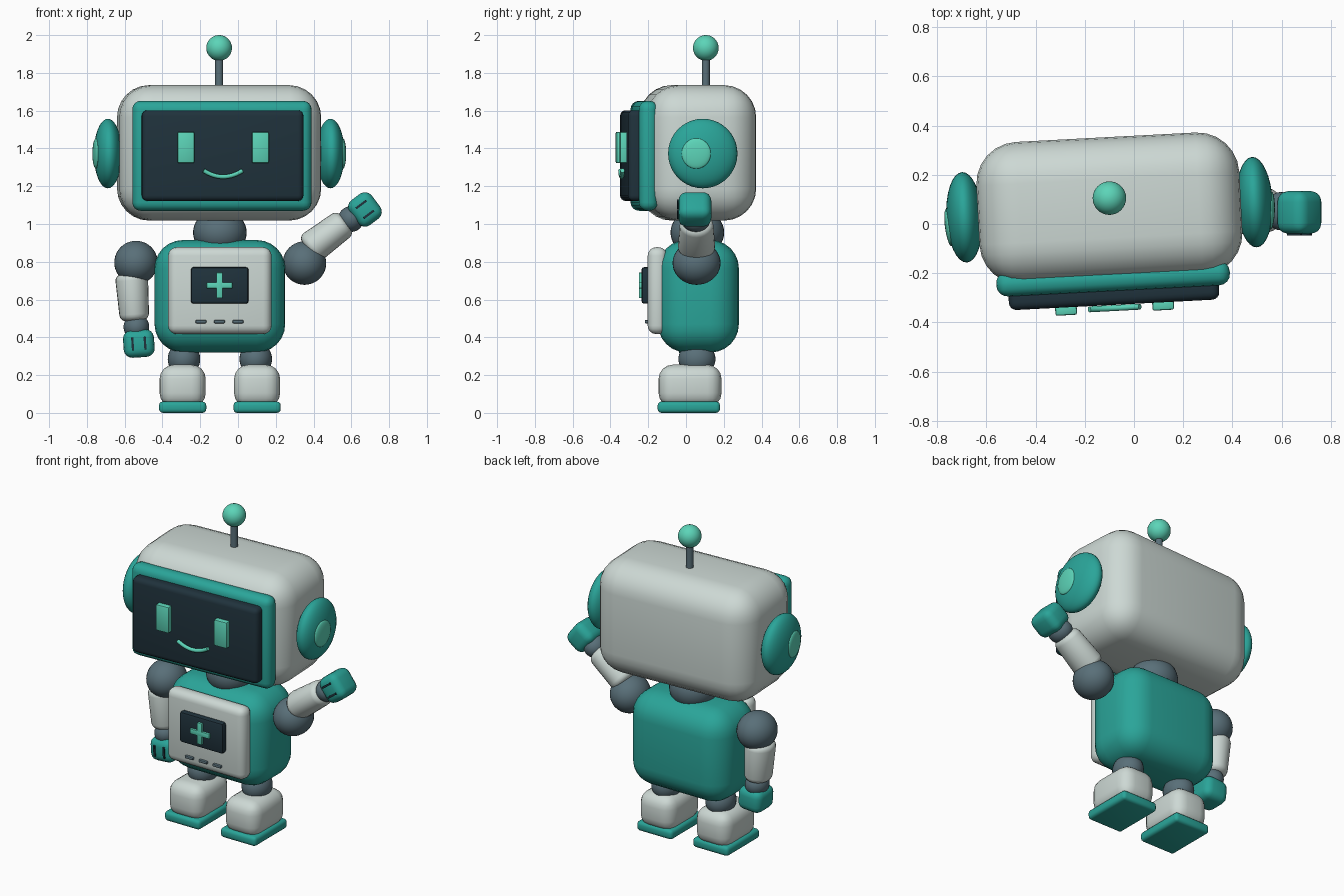
import bpy, bmesh, math
from mathutils import Matrix, Vector

if "Cube" in bpy.data.objects:
    bpy.data.objects.remove(bpy.data.objects["Cube"])


def material(name, rgb):
    m = bpy.data.materials.new(name)
    m.diffuse_color = (*rgb, 1)
    m.use_nodes = True
    m.node_tree.nodes["Principled BSDF"].inputs["Base Color"].default_value = m.diffuse_color
    return m


SHELL = material("shell_grey", (0.61, 0.69, 0.66))
TEAL = material("teal", (0.023, 0.376, 0.32))
MINT = material("mint", (0.107, 0.66, 0.48))
DARK = material("screen_dark", (0.014, 0.032, 0.045))
SLATE = material("joint_slate", (0.10, 0.16, 0.19))
WORLD = Matrix.Identity(4)


def finish(name, bm, mat, frame):
    me = bpy.data.meshes.new(name)
    bm.to_mesh(me)
    bm.free()
    me.materials.append(mat)
    ob = bpy.data.objects.new(name, me)
    ob.matrix_world = frame
    bpy.context.collection.objects.link(ob)
    return ob


def box(name, lo, hi, radius, mat, frame=WORLD, segments=4):
    """Rounded box between two corners."""
    bm = bmesh.new()
    bmesh.ops.create_cube(bm, size=1)
    lo, hi = Vector(lo), Vector(hi)
    for v in bm.verts:
        v.co = (lo + hi) / 2 + v.co * (hi - lo)
    if radius:
        bmesh.ops.bevel(bm, geom=bm.edges[:], offset=radius, segments=segments,
                        profile=0.5, affect='EDGES', clamp_overlap=True)
    return finish(name, bm, mat, frame)


def ball(name, centre, radii, mat, frame=WORLD):
    """Ellipsoid."""
    bm = bmesh.new()
    bmesh.ops.create_uvsphere(bm, u_segments=32, v_segments=20, radius=1)
    for v in bm.verts:
        v.co = Vector(centre) + v.co * Vector(radii)
    return finish(name, bm, mat, frame)


def rod(name, centre, r_bottom, r_top, height, mat, frame=WORLD, y_scale=1, bevel=0):
    """Upright, optionally tapered and rounded cylinder."""
    bm = bmesh.new()
    bmesh.ops.create_cone(bm, cap_ends=True, segments=24, radius1=r_bottom,
                          radius2=r_top, depth=height)
    if bevel:
        rim = [e for e in bm.edges if abs(e.verts[0].co.z - e.verts[1].co.z) < 1e-5]
        bmesh.ops.bevel(bm, geom=rim, offset=bevel, segments=4, profile=0.5, affect='EDGES')
    for v in bm.verts:
        v.co.y *= y_scale
        v.co += Vector(centre)
    return finish(name, bm, mat, frame)


# Head, turned slightly; local origin is the head's vertical axis
head = Matrix.Translation((-0.1, 0.063, 0)) @ Matrix.Rotation(math.radians(3), 4, 'Z')
box("head", (-0.535, -0.29, 1.018), (0.535, 0.29, 1.735), 0.17, SHELL, head, 6)
box("face_frame", (-0.475, -0.335, 1.07), (0.475, -0.235, 1.652), 0.045, TEAL, head)
box("face_screen", (-0.428, -0.392, 1.122), (0.428, -0.30, 1.602), 0.03, DARK, head)
for side, label in ((-1, "left"), (1, "right")):
    x = side * 0.1975
    box("eye_" + label, (x - 0.044, -0.424, 1.322), (x + 0.044, -0.38, 1.488), 0.008, MINT, head, 2)
    ball("ear_" + label, (side * 0.59, -0.005, 1.373), (0.074, 0.184, 0.184), TEAL, head)
    # ear light, lying along the ear surface
    tilt = Matrix.Translation((side * 0.655, -0.043, 1.373)) @ Matrix.Rotation(math.radians(-5 * side), 4, 'Z')
    ball("ear_light_" + label, (0, 0, 0), (0.016, 0.077, 0.08), MINT, head @ tilt)

# Smile: a thin tube along an arc
curve = bpy.data.curves.new("smile", 'CURVE')
curve.dimensions = '3D'
curve.bevel_depth = 0.012
curve.bevel_resolution = 3
curve.use_fill_caps = True
spline = curve.splines.new('POLY')
spline.points.add(16)
for i, p in enumerate(spline.points):
    t = i / 8 - 1
    p.co = (0.103 * t, -0.405, 1.25 + 0.033 * t * t, 1)
curve.materials.append(MINT)
smile = bpy.data.objects.new("smile", curve)
smile.matrix_world = head
bpy.context.collection.objects.link(smile)
bpy.context.view_layer.objects.active = smile
smile.select_set(True)
bpy.ops.object.convert(target='MESH')

# Antenna
rod("antenna_stem", (-0.1, 0.105, 1.80), 0.021, 0.021, 0.16, SLATE)
ball("antenna_tip", (-0.1, 0.105, 1.932), (0.068, 0.068, 0.068), MINT)

# Neck and torso
ball("neck", (-0.096, 0.06, 0.955), (0.142, 0.142, 0.125), SLATE)
box("torso", (-0.442, -0.148, 0.32), (0.25, 0.28, 0.915), 0.15, TEAL, WORLD, 6)
box("chest_panel", (-0.37, -0.203, 0.417), (0.178, -0.10, 0.877), 0.045, SHELL)
box("chest_screen", (-0.25, -0.236, 0.578), (0.056, -0.18, 0.772), 0.015, DARK, WORLD, 2)
for label, w, h in (("upright", 0.016, 0.068), ("bar", 0.068, 0.016)):
    box("cross_" + label, (-0.098 - w, -0.25, 0.675 - h), (-0.098 + w, -0.22, 0.675 + h),
        0.004, MINT, WORLD, 2)
for i in range(3):
    x = -0.196 + i * 0.098
    box(f"chest_slot_{i + 1}", (x - 0.029, -0.218, 0.474), (x + 0.029, -0.19, 0.492),
        0.006, SLATE, WORLD, 2)


def arm(label, shoulder, middle, wrist, palm, direction):
    """Arm whose parts lie along a direction in the xz plane (local z points to the hand)."""
    angle = math.atan2(direction[0], direction[1])
    turn = Matrix.Rotation(angle, 4, 'Y')

    def at(p):
        return Matrix.Translation((p[0], p[1], p[2])) @ turn

    ball("shoulder_" + label, shoulder, (0.115, 0.127, 0.115), SLATE)
    rod("forearm_" + label, (0, 0, 0), 0.088, 0.077, 0.25, SHELL, at(middle), 1.14, 0.035)
    ball("wrist_" + label, (0, 0, 0), (0.068, 0.078, 0.068), SLATE, at(wrist))
    box("hand_" + label, (-0.082, -0.087, -0.073), (0.082, 0.087, 0.073), 0.045, TEAL, at(palm))
    for side in (-1, 1):
        x = side * 0.033
        box(f"finger_line_{label}_{'a' if side < 0 else 'b'}", (x - 0.006, -0.094, -0.034),
            (x + 0.006, -0.08, 0.034), 0, DARK, at(palm))


# Hanging arm and waving arm
arm("left", (-0.54, 0.056, 0.796), (-0.556, 0.056, 0.612), (-0.538, 0.052, 0.455),
    (-0.525, 0.047, 0.367), (0.07, -1))
arm("right", (0.352, 0.056, 0.793), (0.472, 0.056, 0.937), (0.598, 0.052, 1.026),
    (0.672, 0.047, 1.077), (0.80, 0.60))

# Legs and feet, mirrored about the body axis
for side, label in ((-1, "left"), (1, "right")):
    x = -0.096 + side * 0.19
    ball("leg_joint_" + label, (x, 0.058, 0.285), (0.086, 0.098, 0.09), SLATE)
    x = -0.096 + side * 0.197
    box("foot_" + label, (x - 0.122, -0.145, 0.03), (x + 0.122, 0.188, 0.255), 0.075, SHELL)
    box("sole_" + label, (x - 0.125, -0.15, 0.0), (x + 0.125, 0.18, 0.06), 0.02, TEAL, WORLD, 3)

# Smooth shading with crisp hard edges
bpy.ops.object.select_all(action='SELECT')
bpy.ops.object.shade_smooth_by_angle(angle=math.radians(40))
